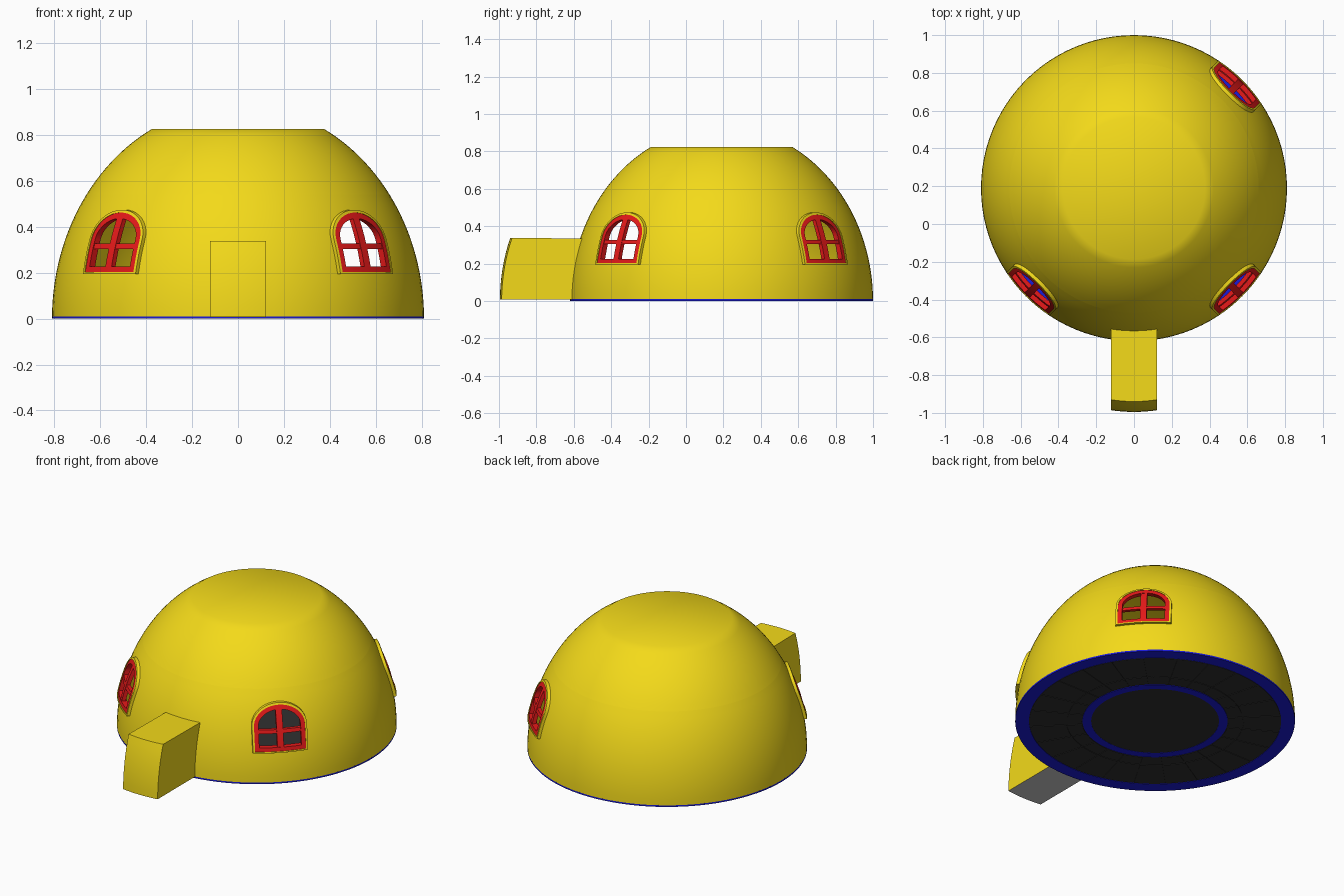
import bpy, bmesh, math
from mathutils import Vector

if "Cube" in bpy.data.objects:
    bpy.data.objects.remove(bpy.data.objects["Cube"])

CY, R, H = 0.19, 0.81, 0.932      # dome centre, radius, ellipse height
SEAM, TOP = 0.54, 0.825


def mat(name, c):
    m = bpy.data.materials.new(name)
    m.diffuse_color = (*c, 1)
    m.use_nodes = True
    m.node_tree.nodes["Principled BSDF"].inputs["Base Color"].default_value = m.diffuse_color
    return m


YELLOW = mat("yellow", (0.9, 0.7, 0.01))
RED = mat("red", (0.8, 0.01, 0.01))
BLUE = mat("blue", (0.01, 0.01, 0.7))
DARK = mat("dark", (0.03, 0.03, 0.03))


def rad(z):
    return R * math.sqrt(1 - (z / H) ** 2)


def finish(name, verts, faces, m=None, angle=40):
    me = bpy.data.meshes.new(name)
    me.from_pydata([tuple(v) for v in verts], [], faces)
    bm = bmesh.new()
    bm.from_mesh(me)
    bmesh.ops.remove_doubles(bm, verts=bm.verts, dist=1e-5)
    bmesh.ops.recalc_face_normals(bm, faces=bm.faces)
    bm.to_mesh(me)
    bm.free()
    ob = bpy.data.objects.new(name, me)
    bpy.context.collection.objects.link(ob)
    if m:
        me.materials.append(m)
    smooth(ob, angle)
    return ob


def smooth(ob, angle=40):
    bpy.ops.object.select_all(action='DESELECT')
    ob.select_set(True)
    bpy.context.view_layer.objects.active = ob
    bpy.ops.object.shade_smooth_by_angle(angle=math.radians(angle))


def lathe(name, prof, m, n=96, a0=0.0, a1=2 * math.pi):
    """Turn a closed (r, z) profile about the dome axis, whole or as a sector."""
    full = a1 - a0 > 6.28
    rows = n if full else n + 1
    k = len(prof)
    verts = []
    for i in range(rows):
        a = a0 + (a1 - a0) * i / n
        verts += [(r * math.cos(a), CY + r * math.sin(a), z) for r, z in prof]
    faces = []
    for i in range(n):
        j = (i + 1) % rows
        faces += [(i * k + p, j * k + p, j * k + (p + 1) % k, i * k + (p + 1) % k) for p in range(k)]
    if not full:
        faces += [tuple(range(k)), tuple(range(n * k, n * k + k))]
    return finish(name, verts, faces, m)


def box_ring(r0, r1, z0, z1):
    return [(r0, z0), (r1, z0), (r1, z1), (r0, z1)]


# dome: lower wall and roof shells
T = 0.025
zs = [0.008 + (SEAM - 0.008) * i / 14 for i in range(15)]
wall = lathe("dome_wall", [(rad(z), z) for z in zs] + [(rad(z) - T, z) for z in reversed(zs)], YELLOW)
zr = [SEAM + (TOP - SEAM) * i / 10 for i in range(11)]
lathe("dome_roof", [(rad(z), z) for z in zr] + [(0.0, TOP), (0.0, TOP - T)]
      + [(rad(z) - T, z - T * (z - SEAM) / (TOP - SEAM)) for z in reversed(zr)], YELLOW)

# floor: blue rings, dark centre and two rings of dark tiles
lathe("floor_outer_ring", box_ring(0.73, 0.81, 0, 0.01), BLUE)
lathe("floor_inner_ring", box_ring(0.37, 0.42, 0, 0.01), BLUE)
lathe("floor_centre", [(0, 0.001), (0.37, 0.001), (0.37, 0.01), (0, 0.01)], DARK)
lathe("floor_base", box_ring(0.42, 0.73, 0.003, 0.008), DARK)
for i in range(24):
    a = i * math.pi / 12
    for r0, r1 in ((0.425, 0.508), (0.514, 0.727)):
        lathe("floor_tile", box_ring(r0, r1, 0, 0.01), DARK, 4, a + 0.005, a + math.pi / 12 - 0.005)


# windows: shapes drawn in (u, z) and laid onto the dome at a given bearing
def place(bearing, u, z, off):
    n = Vector((math.cos(bearing), math.sin(bearing), 0))
    t = Vector((-n.y, n.x, 0))
    d = math.sqrt(rad(z) ** 2 - u * u) + off
    return n * d + t * u + Vector((0, CY, z))


def arch(w, z0, spring, top, n=20):
    pts = [(-w + 2 * w * i / 8, z0) for i in range(8)]
    pts += [(w, z0 + (spring - z0) * i / 6) for i in range(6)]
    return pts + [(w * math.cos(math.pi * i / n), spring + (top - spring) * math.sin(math.pi * i / n))
                  for i in range(n + 1)] + [(-w, spring + (z0 - spring) * i / 6) for i in range(1, 6)]


def arch_frame(name, b, outer, inner, o0, o1, m):
    k = len(outer)
    loops = [(outer, o0), (outer, o1), (inner, o1), (inner, o0)]
    verts = [place(b, u, z, o) for pts, o in loops for u, z in pts]
    faces = [(L * k + i, L * k + (i + 1) % k, (L + 1) % 4 * k + (i + 1) % k, (L + 1) % 4 * k + i)
             for L in range(4) for i in range(k)]
    return finish(name, verts, faces, m, 30)


def bar(name, b, p, q, half, o0, o1, m, n=8):
    p, q = Vector(p), Vector(q)
    d = (q - p).normalized()
    s = Vector((-d.y, d.x)) * half
    verts = []
    for i in range(n + 1):
        c = p.lerp(q, i / n)
        verts += [place(b, *(c + s * sg), o) for sg, o in ((-1, o0), (1, o0), (1, o1), (-1, o1))]
    faces = [(i * 4 + e, i * 4 + (e + 1) % 4, i * 4 + 4 + (e + 1) % 4, i * 4 + 4 + e)
             for i in range(n) for e in range(4)]
    return finish(name, verts, faces + [(0, 1, 2, 3), tuple(range(4 * n, 4 * n + 4))], m, 30)


def cut(target, cutter):
    mod = target.modifiers.new("opening", 'BOOLEAN')
    mod.operation, mod.solver, mod.object = 'DIFFERENCE', 'EXACT', cutter
    bpy.context.view_layer.objects.active = target
    bpy.ops.object.modifier_apply(modifier=mod.name)
    bpy.data.objects.remove(cutter)


surround = arch(0.162, 0.195, 0.345, 0.474)
outer = arch(0.150, 0.203, 0.345, 0.462)
inner = arch(0.124, 0.226, 0.345, 0.436)
for deg in (-135, -45, 45):
    b = math.radians(deg)
    n = Vector((math.cos(b), math.sin(b), 0))
    t = Vector((-n.y, n.x, 0))
    hole = arch(0.135, 0.217, 0.345, 0.448)
    k = len(hole)
    verts = [n * d + t * u + Vector((0, CY, z)) for d in (0.5, 1.0) for u, z in hole]
    faces = [(i, (i + 1) % k, k + (i + 1) % k, k + i) for i in range(k)]
    cut(wall, finish("window_cutter", verts, faces + [tuple(range(k)), tuple(range(k, 2 * k))]))
    arch_frame("window_surround", b, surround, outer, -0.015, 0.018, YELLOW)
    arch_frame("window_frame", b, outer, inner, -0.02, 0.014, RED)
    bar("window_upright", b, (0, 0.22), (0, 0.44), 0.019, -0.012, 0.012, RED)
    bar("window_crossbar", b, (-0.13, 0.315), (0.13, 0.315), 0.011, -0.012, 0.010, RED)

# entrance: a patch of the dome pulled straight forward, with a grey floor
W, Z0, Z1, PULL = 0.122, 0.008, 0.338, 0.375


def front(x, z, pull):
    return Vector((x, CY - math.sqrt(rad(z) ** 2 - x * x) - pull, z))


cutter = finish("door_cutter", [(x, y, z) for x in (-W + .01, W - .01) for y in (-0.9, -0.4) for z in (0.02, Z1 - .015)],
                [(0, 1, 3, 2), (4, 5, 7, 6), (0, 1, 5, 4), (2, 3, 7, 6), (0, 2, 6, 4), (1, 3, 7, 5)])
cut(wall, cutter)
smooth(wall)

N = 8
grid = [(-W + 2 * W * i / N, Z0 + (Z1 - Z0) * j / N) for i in range(N + 1) for j in range(N + 1)]
verts = [front(x, z, PULL) for x, z in grid]
faces = [(i * 9 + j, i * 9 + 9 + j, i * 9 + 10 + j, i * 9 + j + 1) for i in range(N) for j in range(N)]
rim = [j for j in range(9)] + [i * 9 + 8 for i in range(1, 9)] + [72 + j for j in range(7, -1, -1)]
base = len(verts)
verts += [front(*grid[i], -0.01) - Vector((0, 0, 0.004 if grid[i][1] > 0.33 else 0)) for i in rim]
faces += [(rim[i], rim[i + 1], base + i + 1, base + i) for i in range(len(rim) - 1)]
finish("entrance_tunnel", verts, faces, YELLOW, 30)

edge = [front(-W + 2 * W * i / N, Z0, PULL) for i in range(N + 1)]
back = [front(W - 2 * W * i / N, Z0, 0) for i in range(N + 1)]
finish("entrance_floor", edge + back, [tuple(range(2 * N + 2))])
